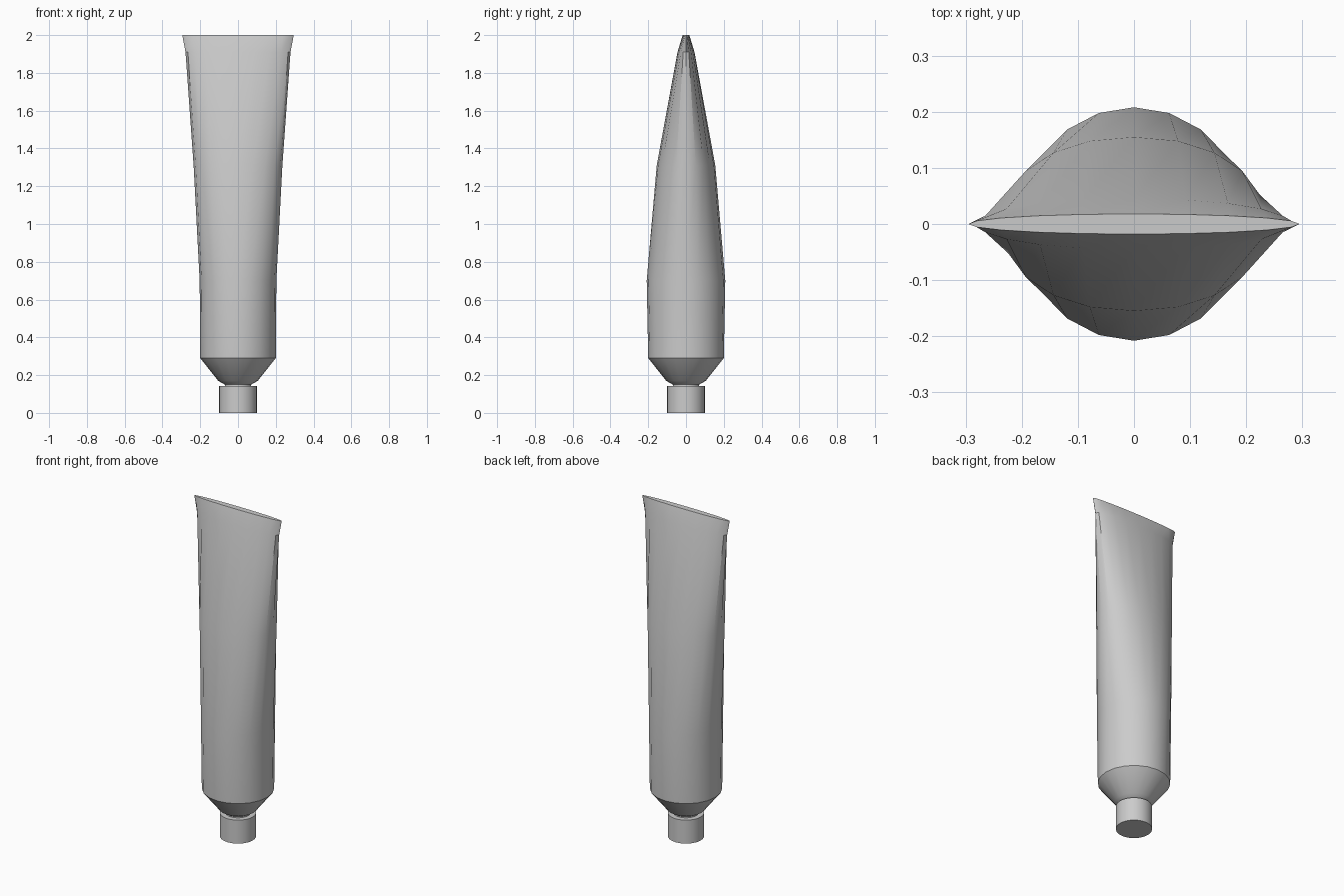
import bpy
import bmesh
from math import cos, sin, tau, copysign, radians

default_cube = bpy.data.objects.get("Cube")
if default_cube:
    bpy.data.objects.remove(default_cube, do_unlink=True)

grey = bpy.data.materials.new("light grey")
grey.use_nodes = True
grey.diffuse_color = (0.6, 0.6, 0.6, 1)
grey.node_tree.nodes["Principled BSDF"].inputs["Base Color"].default_value = grey.diffuse_color


def loft(name, rings, sides=20):
    """Skin rings of (z, x radius, y radius, squareness) and close both ends."""
    bm = bmesh.new()
    loops = []
    for z, rx, ry, power in rings:
        loop = []
        for i in range(sides):
            c, s = cos(tau * i / sides), sin(tau * i / sides)
            x = copysign(abs(c) ** (2 / power), c) * rx
            y = copysign(abs(s) ** (2 / power), s) * ry
            loop.append(bm.verts.new((x, y, z)))
        loops.append(loop)
    for low, high in zip(loops, loops[1:]):
        for i in range(sides):
            j = (i + 1) % sides
            bm.faces.new((low[i], low[j], high[j], high[i]))
    bm.faces.new(loops[0][::-1])
    bm.faces.new(loops[-1])
    mesh = bpy.data.meshes.new(name)
    bm.to_mesh(mesh)
    bm.free()
    mesh.materials.append(grey)
    obj = bpy.data.objects.new(name, mesh)
    bpy.context.collection.objects.link(obj)
    bpy.ops.object.select_all(action='DESELECT')
    obj.select_set(True)
    bpy.context.view_layer.objects.active = obj
    bpy.ops.object.shade_smooth_by_angle(angle=radians(30))
    return obj


# Squeezable body: neck, conical shoulder, round barrel, flattened end
loft("tube_body", [
    (0.13, 0.07, 0.07, 2),
    (0.15, 0.07, 0.07, 2),
    (0.17, 0.105, 0.105, 2),
    (0.29, 0.2, 0.2, 2),
    (0.7, 0.203, 0.208, 2),
    (1.31, 0.235, 0.155, 2.15),
    (1.91, 0.278, 0.045, 2.1),
    (2.0, 0.295, 0.018, 2),
])

# Screw cap the tube stands on
loft("cap", [(0, 0.1, 0.1, 2), (0.143, 0.1, 0.1, 2)], sides=32)
